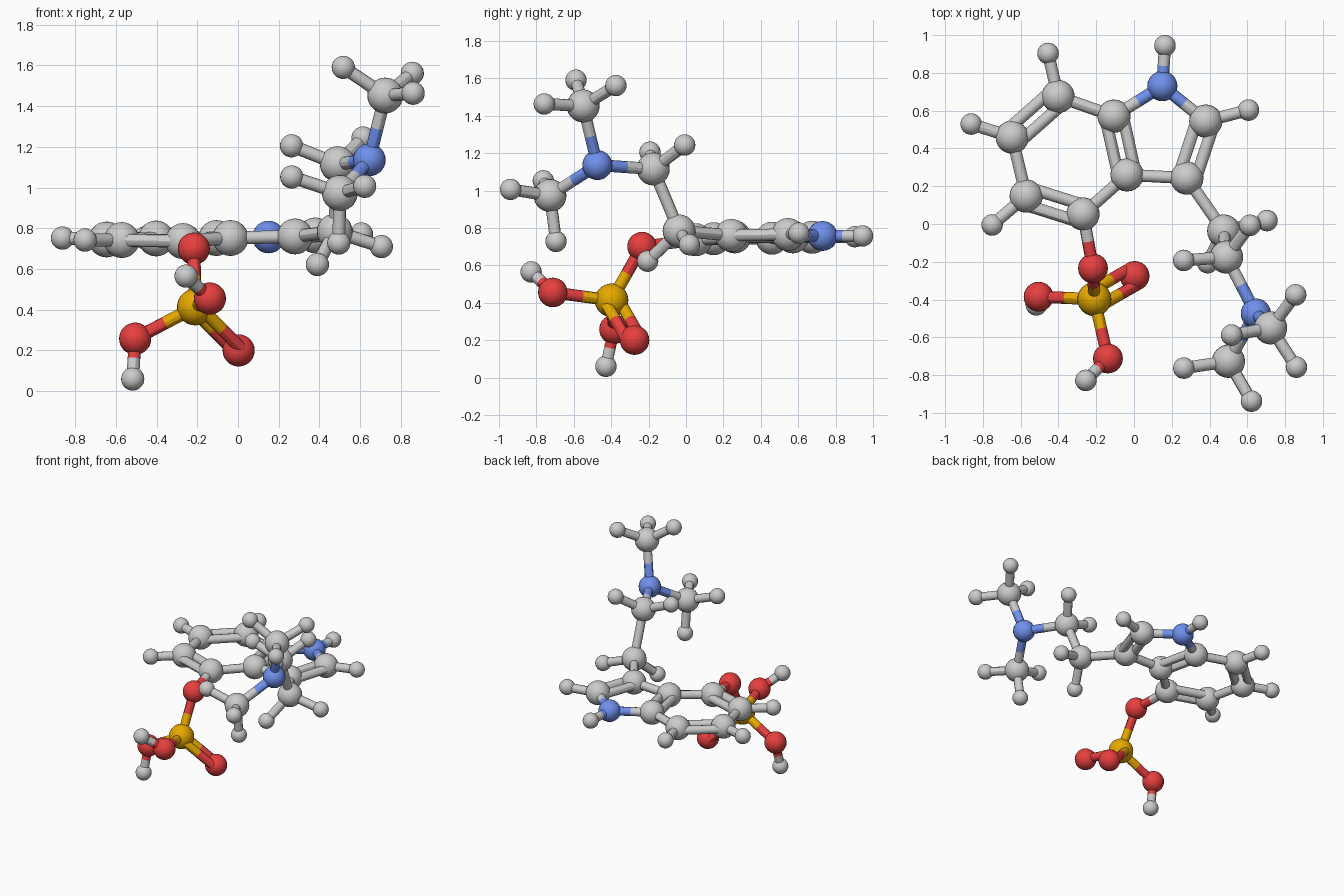
import bpy
from mathutils import Vector

if "Cube" in bpy.data.objects:
    bpy.data.objects.remove(bpy.data.objects["Cube"])


def material(name, rgb):
    m = bpy.data.materials.new(name)
    m.diffuse_color = (*rgb, 1)
    m.use_nodes = True
    m.node_tree.nodes["Principled BSDF"].inputs["Base Color"].default_value = m.diffuse_color
    return m


MATS = {"N": material("blue", (0.16, 0.28, 0.85)),
        "O": material("red", (0.8, 0.05, 0.05)),
        "P": material("amber", (0.8, 0.4, 0.0))}
RADIUS = {"C": 0.088, "H": 0.057, "N": 0.08, "O": 0.079, "P": 0.09}
NAMES = {"C": "carbon", "H": "hydrogen", "N": "nitrogen", "O": "oxygen", "P": "phosphorus"}
BOND_R, GAP = 0.032, 0.046
atoms = {}


def finish(obj, name, element):
    obj.name = name
    if element in MATS:
        obj.data.materials.append(MATS[element])
    bpy.ops.object.shade_smooth_by_angle()


def atom(key, x, y, z):
    """Ball; the first letter of the key is the element."""
    e = key[0]
    atoms[key] = Vector((x, y, z))
    bpy.ops.mesh.primitive_uv_sphere_add(segments=24, ring_count=14,
                                         radius=RADIUS[e], location=(x, y, z))
    finish(bpy.context.object, NAMES[e] + "_ball_" + key, e)


def stick(a, b, element, name):
    d = b - a
    bpy.ops.mesh.primitive_cylinder_add(vertices=12, radius=BOND_R, depth=d.length,
                                        location=(a + b) / 2,
                                        rotation=d.to_track_quat('Z', 'Y').to_euler())
    finish(bpy.context.object, name, element)


def bond(ka, kb, order=1):
    """Each half of a bond takes the colour of its own atom."""
    a, b = atoms[ka], atoms[kb]
    side = (b - a).cross(Vector((0, 0, 1))).normalized() * GAP
    for off in ([Vector()] if order == 1 else [side, -side]):
        p, q = a + off, b + off
        name = "bond_" + ka + "_" + kb
        if ka[0] in MATS or kb[0] in MATS:
            mid = (p + q) / 2
            stick(p, mid, ka[0], name + "_near")
            stick(mid, q, kb[0], name + "_far")
        else:
            stick(p, q, "C", name)


def chain(parent, key, x, y, z, order=1):
    atom(key, x, y, z)
    bond(parent, key, order)


# Flat double ring
atom("N1", 0.15, 0.73, 0.757)
atom("C2", 0.38, 0.545, 0.765)
atom("C3", 0.28, 0.243, 0.76)
atom("C3a", -0.037, 0.26, 0.752)
atom("C7a", -0.106, 0.571, 0.752)
atom("C7", -0.402, 0.675, 0.75)
atom("C6", -0.645, 0.46, 0.745)
atom("C5", -0.571, 0.148, 0.742)
atom("C4", -0.27, 0.053, 0.737)
for a, b, n in (("N1", "C2", 1), ("C2", "C3", 2), ("C3", "C3a", 1), ("C3a", "C7a", 2),
                ("C7a", "N1", 1), ("C7a", "C7", 1), ("C7", "C6", 2), ("C6", "C5", 1),
                ("C5", "C4", 2), ("C4", "C3a", 1)):
    bond(a, b, n)
chain("N1", "H1", 0.164, 0.944, 0.757)
chain("C2", "H2", 0.606, 0.603, 0.772)
chain("C7", "H7", -0.455, 0.903, 0.753)
chain("C6", "H6", -0.862, 0.529, 0.752)
chain("C5", "H5", -0.751, -0.005, 0.742)

# Phosphate group
chain("C4", "O4", -0.217, -0.235, 0.70)
chain("O4", "P", -0.21, -0.398, 0.413)
chain("P", "Oa", -0.505, -0.385, 0.258)
chain("Oa", "Ha", -0.517, -0.428, 0.06)
chain("P", "Ob", 0.003, -0.275, 0.20, 2)
chain("P", "Oc", -0.138, -0.712, 0.455)
chain("Oc", "Hc", -0.255, -0.828, 0.565)

# Side arm
chain("C3", "C8", 0.475, -0.037, 0.784)
chain("C8", "H8a", 0.39, -0.205, 0.622)
chain("C8", "H8b", 0.704, 0.018, 0.71)
chain("C8", "C9", 0.49, -0.175, 1.115)
chain("C9", "H9a", 0.263, -0.193, 1.205)
chain("C9", "H9b", 0.614, -0.007, 1.243)
chain("C9", "N2", 0.645, -0.474, 1.136)
chain("N2", "C10", 0.723, -0.55, 1.452)
chain("N2", "C11", 0.5, -0.727, 0.973)
for i, p in enumerate([(0.856, -0.375, 1.561), (0.517, -0.588, 1.59), (0.86, -0.758, 1.463)]):
    chain("C10", "H10" + "abc"[i], *p)
for i, p in enumerate([(0.264, -0.763, 1.052), (0.622, -0.938, 1.006), (0.495, -0.695, 0.728)]):
    chain("C11", "H11" + "abc"[i], *p)
